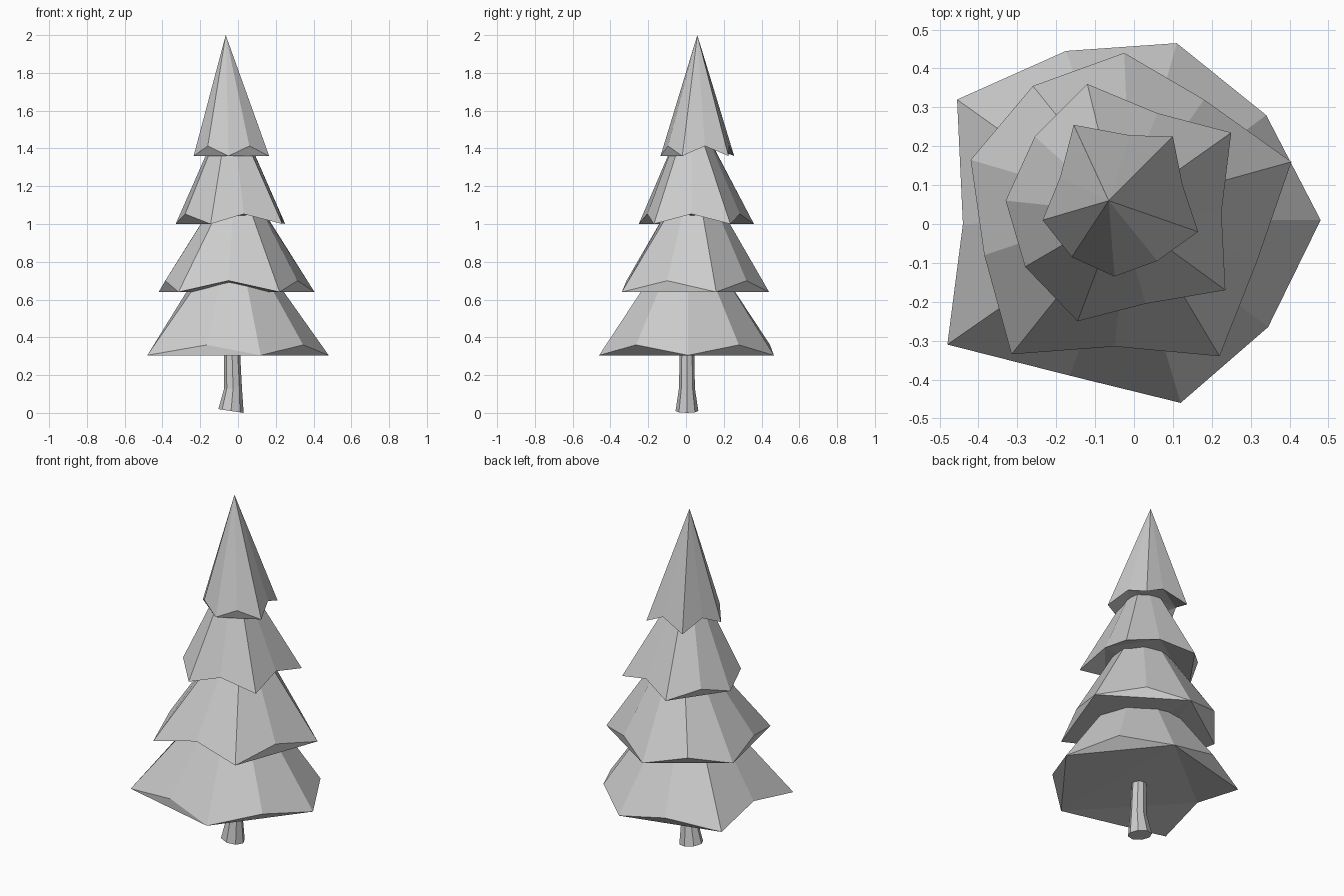
import bpy, bmesh
from math import atan2, cos, sin, pi

if "Cube" in bpy.data.objects:
    bpy.data.objects.remove(bpy.data.objects["Cube"])


def finish(bm, name):
    bmesh.ops.recalc_face_normals(bm, faces=bm.faces)
    mesh = bpy.data.meshes.new(name)
    bm.to_mesh(mesh)
    bm.free()
    obj = bpy.data.objects.new(name, mesh)
    bpy.context.collection.objects.link(obj)
    return obj


def tier(name, rim, tip_z, notch_z, top, top_r):
    """Star-rimmed branch layer: rim alternates low tips and raised notches (clockwise)."""
    bm = bmesh.new()
    n = len(rim)
    low = [bm.verts.new((x, y, notch_z if i % 2 else tip_z)) for i, (x, y) in enumerate(rim)]
    cx, cy, cz = top
    if top_r == 0:
        apex = bm.verts.new(top)
        for i in range(n):
            bm.faces.new((low[i], low[(i + 1) % n], apex))
    else:
        high = []
        for x, y in rim:
            a = atan2(y - cy, x - cx)
            high.append(bm.verts.new((cx + top_r * cos(a), cy + top_r * sin(a), cz)))
        for i in range(n):
            j = (i + 1) % n
            bm.faces.new((low[i], low[j], high[j], high[i]))
        bm.faces.new(high)
    # underside: bulging notches get their own triangle, the rest is one cap
    cap = []
    for i, v in enumerate(low):
        if i % 2:
            a, b = low[i - 1], low[(i + 1) % n]
            d1, d2 = v.co - a.co, b.co - v.co
            if d1.x * d2.y - d1.y * d2.x < 0:
                bm.faces.new((a, v, b))
                continue
        cap.append(v)
    under = bm.faces.new(cap)
    bmesh.ops.triangulate(bm, faces=[under], ngon_method='EAR_CLIP')
    return finish(bm, name)


# Branch layers, bottom to top
tier("branches_bottom",
     [(-.455, .32), (-.175, .445), (.11, .465), (.34, .28), (.48, .01),
      (.345, -.265), (.12, -.46), (-.165, -.39), (-.48, -.31), (-.44, .0)],
     .305, .36, (-.02, .01, .75), .185)
tier("branches_lower_middle",
     [(-.42, .165), (-.26, .355), (-.025, .44), (.18, .32), (.405, .16),
      (.315, -.1), (.22, -.34), (-.05, -.315), (-.315, -.335), (-.385, -.08)],
     .64, .70, (-.01, .045, 1.1), .13)
tier("branches_upper_middle",
     [(-.12, .36), (.06, .285), (.25, .235), (.225, .03), (.235, -.17),
      (.03, -.205), (-.145, -.25), (-.28, -.11), (-.33, .06), (-.255, .225)],
     1.0, 1.053, (-.04, .03, 1.48), .08)
tier("branches_top",
     [(-.155, .255), (-.01, .228), (.10, .225), (.125, .1), (.165, -.02),
      (.06, -.095), (-.05, -.135), (-.16, -.085), (-.235, .01), (-.19, .12)],
     1.36, 1.413, (-.065, .06, 2.0), 0)

# Trunk: flared, slightly slanted foot
bm = bmesh.new()
SIDES = 8
rings = []
for cx, z, r, tilt in [(-.037, .01, .067, -.15), (-.026, .13, .047, 0),
                       (-.031, .30, .043, 0), (-.031, .40, .042, 0)]:
    ring = []
    for k in range(SIDES):
        a = 2 * pi * k / SIDES
        x = r * cos(a)
        ring.append(bm.verts.new((cx + x, .005 + r * .9 * sin(a), z + tilt * x)))
    rings.append(ring)
for a, b in zip(rings, rings[1:]):
    for k in range(SIDES):
        m = (k + 1) % SIDES
        bm.faces.new((a[k], a[m], b[m], b[k]))
bm.faces.new(rings[0])
bm.faces.new(rings[-1])
finish(bm, "trunk")
